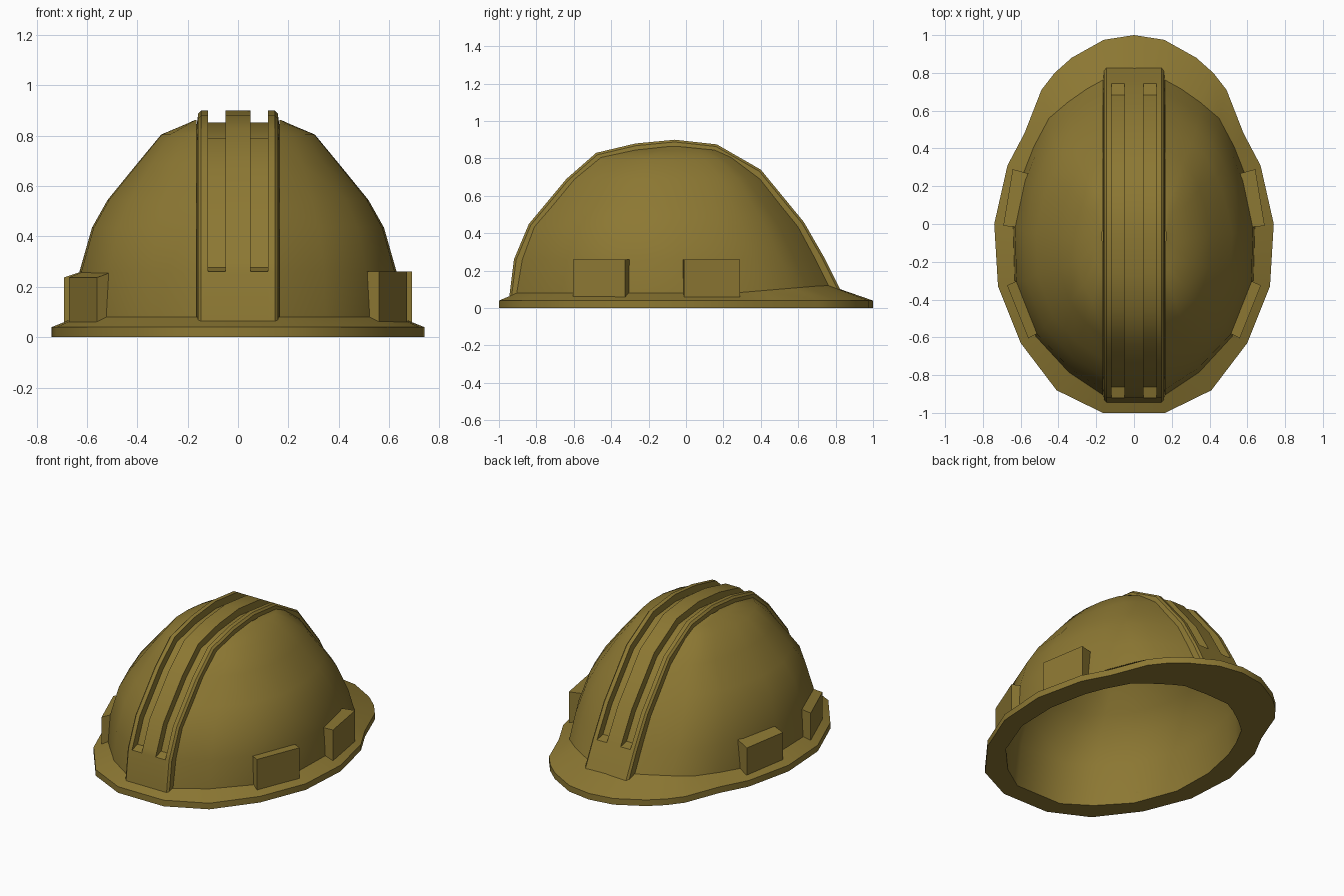
import bpy, bmesh, math
from mathutils import Vector

if "Cube" in bpy.data.objects:
    bpy.data.objects.remove(bpy.data.objects["Cube"])

mat = bpy.data.materials.new("mustard_yellow")
mat.diffuse_color = (0.265, 0.188, 0.033, 1)
mat.use_nodes = True
mat.node_tree.nodes["Principled BSDF"].inputs["Base Color"].default_value = mat.diffuse_color


def finish(bm, name, smooth=None):
    bmesh.ops.delete(bm, geom=[v for v in bm.verts if not v.link_faces], context='VERTS')
    bmesh.ops.recalc_face_normals(bm, faces=bm.faces)
    me = bpy.data.meshes.new(name)
    bm.to_mesh(me)
    bm.free()
    ob = bpy.data.objects.new(name, me)
    bpy.context.collection.objects.link(ob)
    me.materials.append(mat)
    if smooth:
        bpy.ops.object.select_all(action='DESELECT')
        ob.select_set(True)
        bpy.context.view_layer.objects.active = ob
        bpy.ops.object.shade_smooth_by_angle(angle=math.radians(smooth))
    return ob


def bridge(bm, a, b, skip=()):
    n = len(a)
    for i in range(n):
        if i not in skip:
            j = (i + 1) % n
            bm.faces.new((a[i], a[j], b[j], b[i]))


def mirrored(half):
    # the first point lies on the centre line
    return half + [(-x, y) for x, y in reversed(half[1:])]


# Plan outlines of the brim and of the dome base
brim = mirrored([(0, 1), (.16, .975), (.33, .88), (.42, .80), (.49, .71), (.58, .48),
                 (.67, .31), (.74, 0), (.72, -.33), (.60, -.63), (.41, -.88), (.165, -1)])
base = mirrored([(0, .77), (.165, .762), (.25, .715), (.35, .645), (.45, .56), (.53, .41),
                 (.585, .27), (.64, 0), (.632, -.3), (.52, -.595), (.345, -.785), (.165, -.905)])
Y0, Y1, HX, BAND = -.905, .77, .64, .165
# Dome rings: height, half width, rear y, peak-side y
rings = [(.26, .63, -.875, .70), (.435, .58, -.81, .605), (.545, .518, -.715, .515),
         (.69, .40, -.595, .40), (.805, .305, -.455, .245), (.845, .21, -.27, .155),
         (.863, .17, -.10, -.03)]


def base_z(y):
    return .08 + .04 * min(1, max(0, (y - .25) / .48))


def ring_points(z, hx, ya, yb):
    # the columns under the crest keep their width, the rest narrows with the ring
    band = min(BAND, hx * .97)
    pts = []
    for x, y in base:
        w = abs(x)
        w = w * band / BAND if w <= BAND else band + (w - BAND) * (hx - band) / (HX - BAND)
        pts.append((math.copysign(w, x), ya + (y - Y0) / (Y1 - Y0) * (yb - ya), z))
    return pts


def inset(z, hx, ya, yb, thick=.036):
    # offset a ring inwards, sideways low on the dome and downwards near its top
    k = (z / .87) ** 2
    s = thick * math.sqrt(1 - k * k)
    return z - thick * k, hx - s, ya + s, yb - s


# Shell: hollow dome and brim in one loft, open along the band the crest covers
inner = [ring_points(*inset(*r)) for r in reversed(rings[:-1])]
inner.append(ring_points(0, HX - .035, Y0 + .03, Y1 - .10))
inner.append([(x, y, 0) for x, y in brim])
inner.append([(x, y, .04) for x, y in brim])
inner.append([(x, y, base_z(y)) for x, y in base])
outer = [ring_points(*r) for r in rings]
bm = bmesh.new()
loops = [[bm.verts.new(p) for p in ring] for ring in inner + outer]
for k, (a, b) in enumerate(zip(loops, loops[1:])):
    bridge(bm, a, b, skip=(0, 11, 22) if k >= len(inner) - 1 else ())
pole = bm.verts.new((0, -.06, .83))
for i in range(len(base)):
    bm.faces.new((loops[0][i], loops[0][(i + 1) % len(base)], pole))
finish(bm, "helmet_shell", 40)

# Crest: band over the dome with two grooves that stop short of its ends
path = [Vector((0, y, z)) for y, z in
        [(-.945, .06), (-.92, .26), (-.84, .45), (-.64, .69), (-.48, .83), (-.27, .88),
         (-.06, .90), (.165, .875), (.40, .74), (.63, .46), (.745, .26), (.83, .09)]]
path.insert(2, path[1].lerp(path[2], .18))
path.insert(-2, path[-2].lerp(path[-3], .18))
GROOVE = .047
half = [(.05, 0), (.05, GROOVE), (.12, GROOVE), (.12, 0), (.146, 0), (.158, .012), (.165, .062)]
section = [(-x, d) for x, d in reversed(half)] + half
bm = bmesh.new()
rows = []
for i, p in enumerate(path):
    t = path[min(i + 1, len(path) - 1)] - path[max(i - 1, 0)]
    normal = Vector((0, -t.z, t.y)).normalized()
    plain = i < 2 or i > len(path) - 3
    row = []
    for x, d in section:
        d = 0 if plain and d == GROOVE else d
        q = p - normal * d
        row.append(bm.verts.new((x, q.y, q.z)))
    rows.append(row)
for a, b in zip(rows, rows[1:]):
    bridge(bm, a, b, skip=(len(section) - 1,))
bm.faces.new(rows[0])
bm.faces.new(rows[-1])
bmesh.ops.remove_doubles(bm, verts=bm.verts, dist=1e-5)
finish(bm, "crest_ridge", 32)

# Side mounts: two blocks per side; plan corners are outer, outer, inner, inner
pads = {"rear": [(.692, -.01), (.642, .29), (.562, .268), (.62, -.016)],
        "front": [(.56, -.605), (.672, -.325), (.612, -.298), (.495, -.572)]}
for name, corners in pads.items():
    for side, s, outer_top in (("right", 1, .26), ("left", -1, .237)):
        bm = bmesh.new()
        low = [bm.verts.new((s * x, y, .06)) for x, y in corners]
        top = [bm.verts.new((s * x, y, outer_top if k < 2 else .261))
               for k, (x, y) in enumerate(corners)]
        bridge(bm, low, top)
        bm.faces.new(low)
        bm.faces.new(top)
        finish(bm, f"{name}_mount_{side}")
